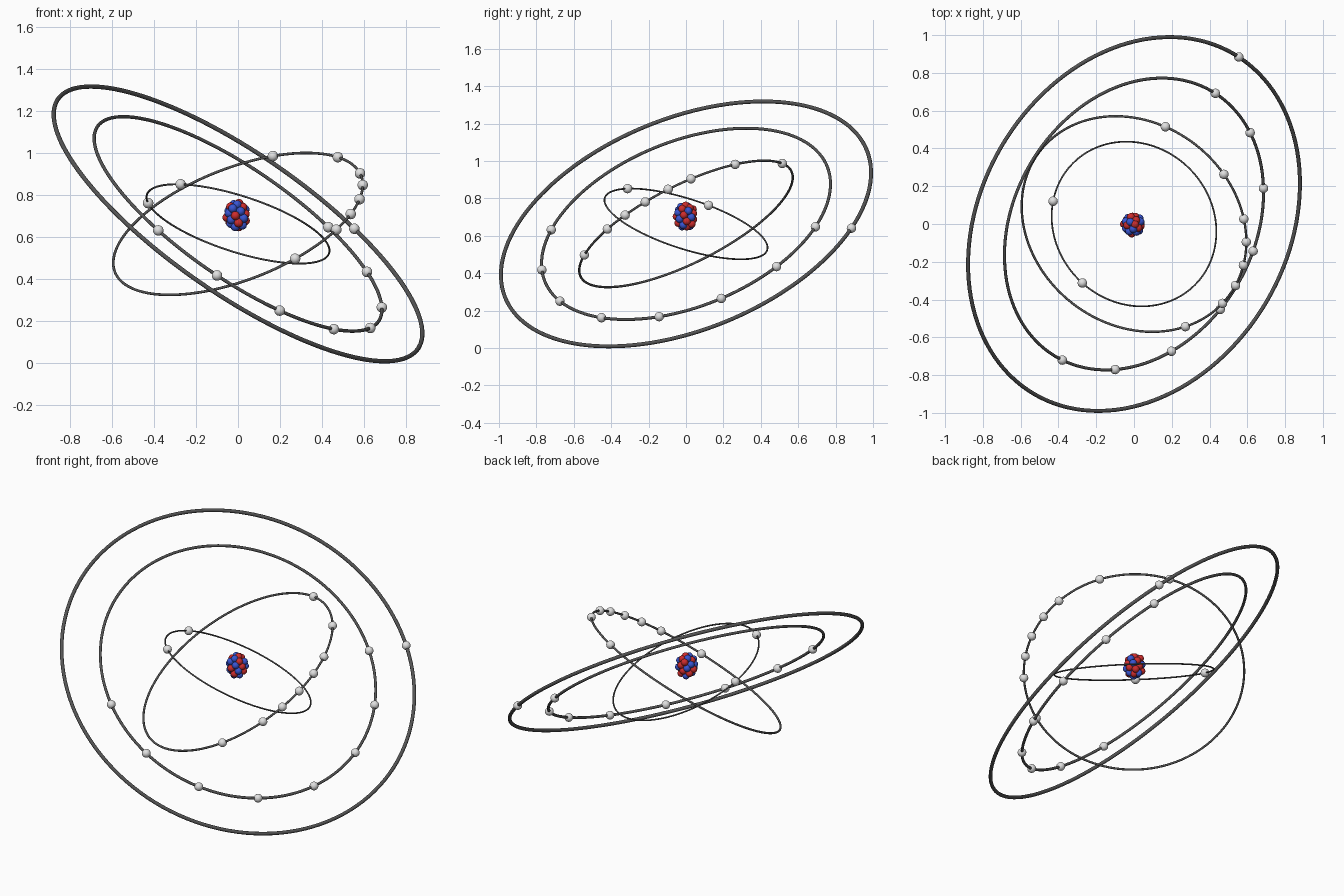
import bpy, bmesh, math, random
from mathutils import Vector, Matrix

if "Cube" in bpy.data.objects:
    bpy.data.objects.remove(bpy.data.objects["Cube"])
random.seed(4)


def material(name, rgb):
    m = bpy.data.materials.new(name)
    m.use_nodes = True
    color = (*rgb, 1)
    m.diffuse_color = color
    m.node_tree.nodes["Principled BSDF"].inputs["Base Color"].default_value = color
    return m


RING = material("dark grey", (0.09, 0.09, 0.09))
SILVER = material("light grey", (0.75, 0.75, 0.75))
RED = material("red", (0.62, 0.025, 0.025))
BLUE = material("blue", (0.04, 0.09, 0.65))

CENTER = Vector((0, 0, 0.6635))
CORE = Vector((-0.006, -0.002, 0.705))


def balls(name, points, radius, mat):
    """One smooth object holding a sphere at every point."""
    bm = bmesh.new()
    for p in points:
        bmesh.ops.create_uvsphere(bm, u_segments=24, v_segments=14, radius=radius,
                                  matrix=Matrix.Translation(p))
    for f in bm.faces:
        f.smooth = True
    mesh = bpy.data.meshes.new(name)
    bm.to_mesh(mesh)
    bm.free()
    mesh.materials.append(mat)
    obj = bpy.data.objects.new(name, mesh)
    bpy.context.collection.objects.link(obj)


def shell(name, radius, normal, azimuths):
    """A tilted orbit ring with electrons at the given compass angles."""
    n = Vector(normal).normalized()
    bpy.ops.mesh.primitive_torus_add(
        major_segments=128, minor_segments=12, major_radius=radius,
        minor_radius=radius * 0.01, location=CENTER,
        rotation=n.to_track_quat('Z', 'Y').to_euler())
    ring = bpy.context.object
    ring.name = name + "_ring"
    ring.data.materials.append(RING)
    bpy.ops.object.shade_smooth()

    points = []
    for a in map(math.radians, azimuths):
        d = Vector((math.cos(a), math.sin(a), 0))
        d.z = -(n.x * d.x + n.y * d.y) / n.z
        points.append(CENTER + d.normalized() * radius)
    balls(name + "_electrons", points, 0.025, SILVER)


# Electron shells; the two widest share one plane
WIDE = (0.541, -0.319, 0.780)
shell("first_shell", 0.456, (0.293, 0.293, 0.91), [164.3, 228.8])
shell("second_shell", 0.63, (-0.33, -0.423, 0.843),
      [72.1, 28.9, 2.6, -9.1, -20.6, -31.2, -41.9, -63.4])
shell("third_shell", 0.815, WIDE,
      [58.1, 38.2, 15.4, -12.8, -44.7, -73.6, -97.4, -117.8])
shell("outer_shell", 1.044, WIDE, [57.9])


# Nucleus: an upright egg of packed balls, spiralled over two layers
def spiral(count, scale):
    for i in range(count):
        z = 1 - (2 * i + 1) / count
        r = math.sqrt(1 - z * z)
        a = i * math.pi * (3 - math.sqrt(5))
        jitter = random.uniform(0.9, 1.07) * scale
        yield CORE + Vector((0.046 * r * math.cos(a), 0.046 * r * math.sin(a),
                             0.062 * z)) * jitter


nucleons = list(spiral(30, 1)) + list(spiral(9, 0.5))
random.shuffle(nucleons)
balls("protons", nucleons[:19], 0.021, RED)
balls("neutrons", nucleons[19:], 0.021, BLUE)
